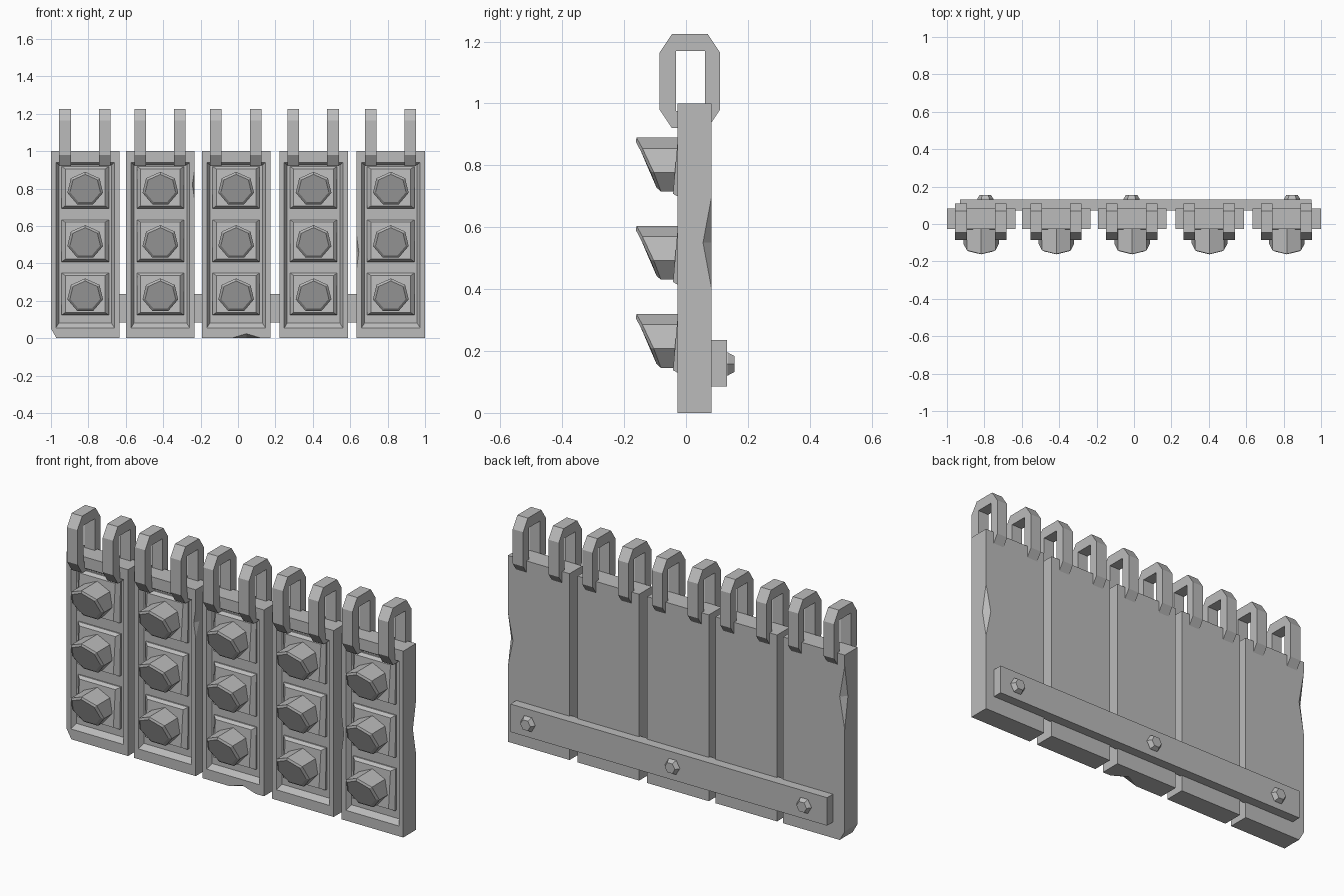
import bpy, bmesh
from math import sin, cos, pi

cube = bpy.data.objects.get("Cube")
if cube:
    bpy.data.objects.remove(cube, do_unlink=True)

grey = bpy.data.materials.new("plain grey")
grey.use_nodes = True
grey.diffuse_color = (0.5, 0.5, 0.5, 1)
grey.node_tree.nodes["Principled BSDF"].inputs["Base Color"].default_value = (0.5, 0.5, 0.5, 1)


def loft(name, rings, closed=False):
    """Skin a list of equal-length rings; cap the ends or join last to first."""
    bm = bmesh.new()
    loops = [[bm.verts.new(p) for p in ring] for ring in rings]
    n = len(loops[0])
    pairs = list(zip(loops, loops[1:]))
    if closed:
        pairs.append((loops[-1], loops[0]))
    else:
        bm.faces.new(loops[0])
        bm.faces.new(loops[-1])
    for a, b in pairs:
        for i in range(n):
            j = (i + 1) % n
            bm.faces.new((a[i], a[j], b[j], b[i]))
    bmesh.ops.remove_doubles(bm, verts=bm.verts, dist=0.0001)
    bmesh.ops.recalc_face_normals(bm, faces=bm.faces)
    mesh = bpy.data.meshes.new(name)
    bm.to_mesh(mesh)
    bm.free()
    mesh.materials.append(grey)
    obj = bpy.data.objects.new(name, mesh)
    bpy.context.collection.objects.link(obj)
    return obj


def rect(cx, half, z0, z1, y, y_top=None):
    y_top = y if y_top is None else y_top
    return [(cx - half, y, z0), (cx + half, y, z0), (cx + half, y_top, z1), (cx - half, y_top, z1)]


def chip(obj, x, y, z, dx, dy, dz):
    """Knock a diamond-shaped nick out of an edge."""
    e = 0.001
    ring = [(x - dx, y, z), (x, y - dy, z), (x + dx, y, z), (x, y + dy, z)]
    tip = lambda s: [(x + (p[0] - x) * e, y + (p[1] - y) * e, z + s * dz) for p in ring]
    cutter = loft("chip_cutter", [tip(-1), ring, tip(1)])
    cutter.hide_render = True
    mod = obj.modifiers.new("chip", "BOOLEAN")
    mod.operation, mod.solver, mod.object = "DIFFERENCE", "EXACT", cutter
    bpy.context.view_layer.update()
    baked = bpy.data.meshes.new_from_object(obj.evaluated_get(bpy.context.evaluated_depsgraph_get()))
    obj.modifiers.clear()
    obj.data = baked
    bpy.data.objects.remove(cutter, do_unlink=True)


FRONT, BACK, FLOOR = -0.027, 0.082, -0.003
centres = [-0.817, -0.415, -0.01, 0.404, 0.817]
slabs = []


def stud(cx, cz):
    # Seven-sided stud, its front sloping back towards the bottom
    def ring(scale, depth):
        pts = []
        for i in range(7):
            a = 2 * pi * i / 7
            z = cos(a) * scale
            pts.append((cx + 0.098 * scale * sin(a), depth(z), cz + 0.0916 * z))
        return pts
    slope = lambda z: -0.113 - 0.041 * z - 0.006 * z * z
    loft("stud", [ring(1, lambda z: FLOOR), ring(1, slope),
                  ring(0.85, lambda z: slope(z) - 0.01)])


def hook(cx):
    # Upright chamfered link around the top edge
    def ring(x, y0, y1, z0, z1, cy, cz):
        return [(x, y0, z0 + cz), (x, y0 + cy, z0), (x, y1 - cy, z0), (x, y1, z0 + cz),
                (x, y1, z1 - cz), (x, y1 - cy, z1), (x, y0 + cy, z1), (x, y0, z1 - cz)]
    outer = (-0.085, 0.11, 0.92, 1.225, 0.04, 0.06)
    inner = (-0.032, 0.062, 0.975, 1.17, 0, 0)
    l, r = cx - 0.031, cx + 0.031
    loft("hook", [ring(l, *outer), ring(r, *outer), ring(r, *inner), ring(l, *inner)], True)


for cx in centres:
    # Slab with a sloped recess in its front
    slabs.append(loft("slab", [
        rect(cx, 0.183, 0, 1, BACK), rect(cx, 0.183, 0, 1, FRONT),
        rect(cx, 0.157, 0.055, 0.94, FRONT), rect(cx, 0.141, 0.08, 0.925, FLOOR)]))
    # Tilted plates and studs
    for row in range(3):
        z = 0.228 + 0.285 * row
        loft("stud_plate", [
            rect(cx, 0.126, z - 0.105, z + 0.12, FLOOR + 0.01),
            rect(cx, 0.126, z - 0.105, z + 0.12, -0.015, -0.01),
            rect(cx, 0.106, z - 0.09, z + 0.107, -0.042, -0.025)])
        stud(cx, z)
    for side in (-1, 1):
        hook(cx - 0.002 + side * 0.106)

# Worn edges
chip(slabs[4], 1, BACK, 0.55, 0.03, 0.027, 0.145)
chip(slabs[0], -1, BACK, 0.77, 0.03, 0.027, 0.17)
chip(slabs[0], -1, 0.03, 0, 0.031, 1, 0.055)
chip(slabs[1], -0.232, FRONT, 0.82, 0.012, 0.03, 0.08)
chip(slabs[4], 0.634, FRONT, 0.46, 0.012, 0.03, 0.09)
chip(slabs[2], 0.045, FRONT, 0, 0.08, 0.05, 0.024)

# Rear bar and hexagonal bolts
loft("rear_bar", [rect(0.01, 0.94, 0.085, 0.235, BACK - 0.01), rect(0.01, 0.94, 0.085, 0.235, 0.132)])
for x in (-0.795, -0.013, 0.845):
    hexagon = lambda r, y: [(x + r * cos(pi * i / 3), y, 0.158 + r * sin(pi * i / 3)) for i in range(6)]
    loft("bolt", [hexagon(0.043, 0.125), hexagon(0.043, 0.135), hexagon(0.03, 0.156)])
